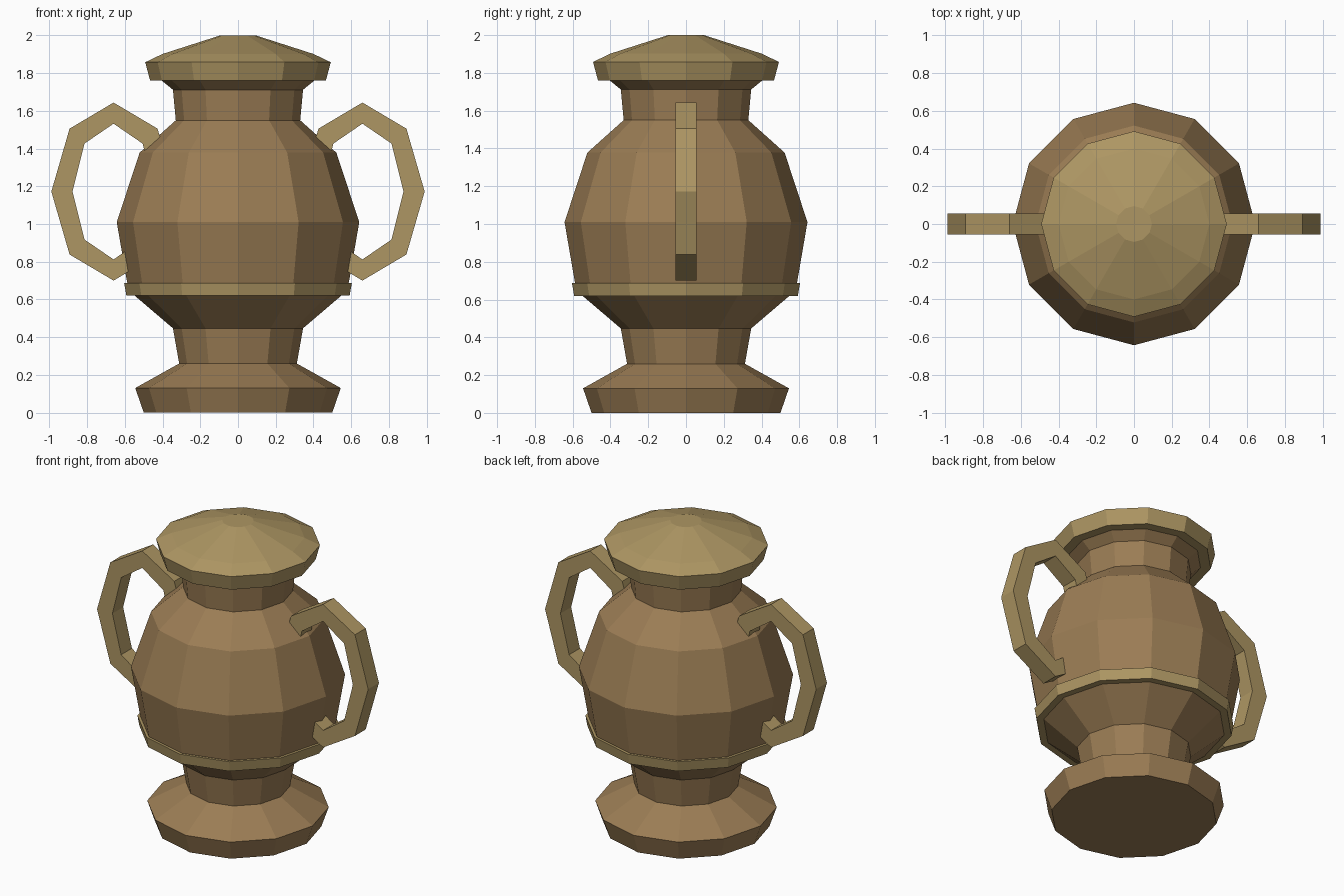
import bpy, bmesh, math

if "Cube" in bpy.data.objects:
    bpy.data.objects.remove(bpy.data.objects["Cube"])

SIDES = 12


def material(name, rgb):
    m = bpy.data.materials.new(name)
    m.diffuse_color = (*rgb, 1)
    m.use_nodes = True
    m.node_tree.nodes["Principled BSDF"].inputs["Base Color"].default_value = m.diffuse_color
    return m


brown = material("brown clay", (0.33, 0.205, 0.09))
gold = material("tan gold", (0.42, 0.305, 0.125))


def finish(bm, name, mat):
    bmesh.ops.recalc_face_normals(bm, faces=bm.faces)
    me = bpy.data.meshes.new(name)
    bm.to_mesh(me)
    bm.free()
    me.materials.append(mat)
    ob = bpy.data.objects.new(name, me)
    bpy.context.collection.objects.link(ob)
    return ob


def turned(name, profile, mat):
    """Solid of revolution with flat sides, from (radius, z) pairs."""
    bm = bmesh.new()
    rings = []
    for r, z in profile:
        rings.append([bm.verts.new((r * math.cos(math.tau * i / SIDES),
                                    r * math.sin(math.tau * i / SIDES), z))
                      for i in range(SIDES)])
    for a, b in zip(rings, rings[1:]):
        for i in range(SIDES):
            j = (i + 1) % SIDES
            bm.faces.new((a[i], a[j], b[j], b[i]))
    bm.faces.new(rings[0])
    bm.faces.new(rings[-1])
    return finish(bm, name, mat)


def handle(name, side):
    """Eight-sided oval ring, its inner part sunk into the body."""
    bm = bmesh.new()
    loops = []
    for k in range(8):
        c, s = math.cos(math.tau * k / 8), math.sin(math.tau * k / 8)
        loops.append([bm.verts.new((side * (0.66 + rx * c), y, 1.172 + rz * s))
                      for rx, rz, y in ((0.33, 0.472, -0.056), (0.33, 0.472, 0.056),
                                        (0.218, 0.36, 0.056), (0.218, 0.36, -0.056))])
    for k in range(8):
        a, b = loops[k], loops[(k + 1) % 8]
        for i in range(4):
            j = (i + 1) % 4
            bm.faces.new((a[i], a[j], b[j], b[i]))
    return finish(bm, name, gold)


# Foot, stem, belly and neck in one turned piece
turned("urn_body", [(0.50, 0), (0.545, 0.13), (0.312, 0.26), (0.345, 0.447),
                    (0.548, 0.62), (0.588, 0.69), (0.643, 1.01), (0.522, 1.378),
                    (0.33, 1.55), (0.345, 1.712), (0.41, 1.765)], brown)

# Band around the lower belly
turned("belly_band", [(0.592, 0.62), (0.604, 0.688)], gold)

# Shallow lid
turned("lid", [(0.466, 1.76), (0.492, 1.858), (0.40, 1.902), (0.095, 2.0)], gold)

# Pair of handles
handle("handle_right", 1)
handle("handle_left", -1)
